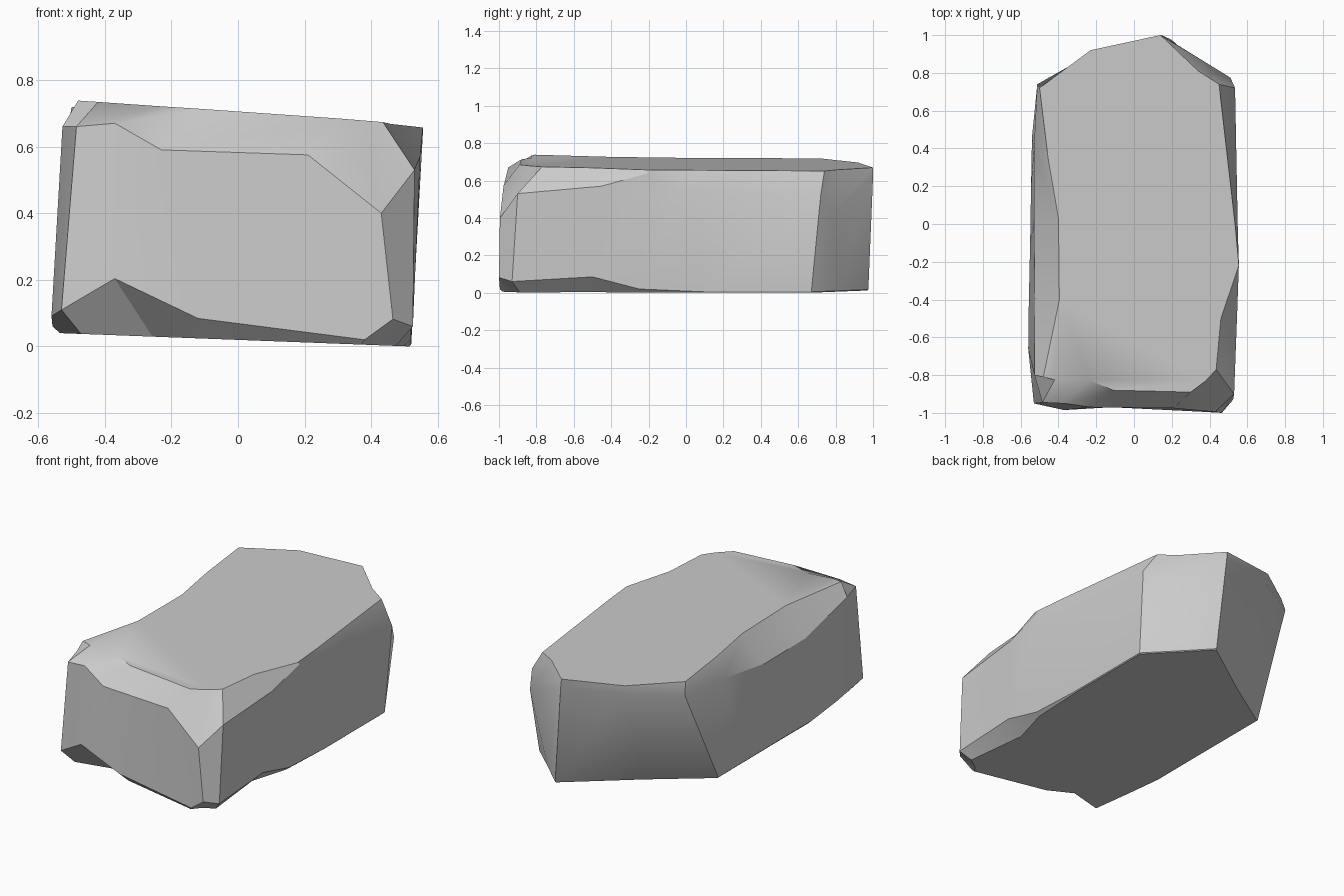
import bpy, bmesh, math
from mathutils import Vector

if "Cube" in bpy.data.objects:
    bpy.data.objects.remove(bpy.data.objects["Cube"])

# Outlines run anticlockwise from the rear point: back-left, left, front, right
top_outline = [(.14, 1), (-.23, .92), (-.5, .72), (-.455, .35), (-.4, .03), (-.395, -.4),
               (-.48, -.81), (-.42, -.825), (-.24, -.825), (-.11, -.88), (.3, -.89),
               (.38, -.83), (.435, -.77), (.46, -.5), (.555, -.22), (.535, 0),
               (.45, .74), (.34, .81)]
# Upper edge of the side walls: x, y, z
upper_edge = [(.145, 1, .62), (-.22, .905, .64), (-.512, .74, .64), (-.53, .4, .62),
              (-.53, 0, .56), (-.525, -.4, .56), (-.527, -.8, .66), (-.485, -.945, .66),
              (-.37, -.95, .67), (-.23, -.97, .59), (.21, -.975, .575), (.43, -.995, .4),
              (.53, -.9, .53), (.547, -.45, .57), (.555, -.2, .64), (.55, -.05, .55),
              (.535, .72, .52), (.51, .775, .42)]
# Lower edge of the side walls: x, y, height of the chip above the base
lower_edge = [(.2, .975, .005), (-.2, .69, .005), (-.54, .46, .005), (-.545, .2, .01),
              (-.55, -.1, .015), (-.557, -.42, .02), (-.56, -.66, .05), (-.53, -.95, .07),
              (-.37, -.985, .17), (-.12, -.97, .06), (.38, -.995, .015), (.465, -1, .08),
              (.525, -.93, .06), (.52, -.5, .085), (.52, -.25, .02), (.52, .1, .005),
              (.52, .67, .005), (.36, .82, .005)]


def top_z(x, y):
    return .693 - .07 * x - .014 * y


def base_z(x):
    return max(0, .0196 - .038 * x)


def base_point(x, y, h):
    # Chips cut inward about as far as they rise
    p = Vector((x, y))
    axis = Vector((0, max(-.5, min(.5, y))))
    p += (axis - p).normalized() * h * 1.1
    return (p.x, p.y, base_z(p.x))


rings = [
    [base_point(*p) for p in lower_edge],
    [(x, y, base_z(x) + h) for x, y, h in lower_edge],
    upper_edge,
    [(x, y, top_z(x, y)) for x, y in top_outline],
]

# Stone block lofted through the four outlines
bm = bmesh.new()
loops = [[bm.verts.new(p) for p in ring] for ring in rings]
n = len(top_outline)
for low, high in zip(loops, loops[1:]):
    for i in range(n):
        j = (i + 1) % n
        bm.faces.new((low[i], low[j], high[j], high[i]))
bm.faces.new(loops[-1])
bm.faces.new(loops[0][::-1])
bmesh.ops.recalc_face_normals(bm, faces=bm.faces)
mesh = bpy.data.meshes.new("stone_block")
bm.to_mesh(mesh)
bm.free()
block = bpy.data.objects.new("stone_block", mesh)
bpy.context.collection.objects.link(block)

# Soft shading with crisp chipped edges
bpy.context.view_layer.objects.active = block
block.select_set(True)
bpy.ops.object.shade_smooth_by_angle(angle=math.radians(30))
